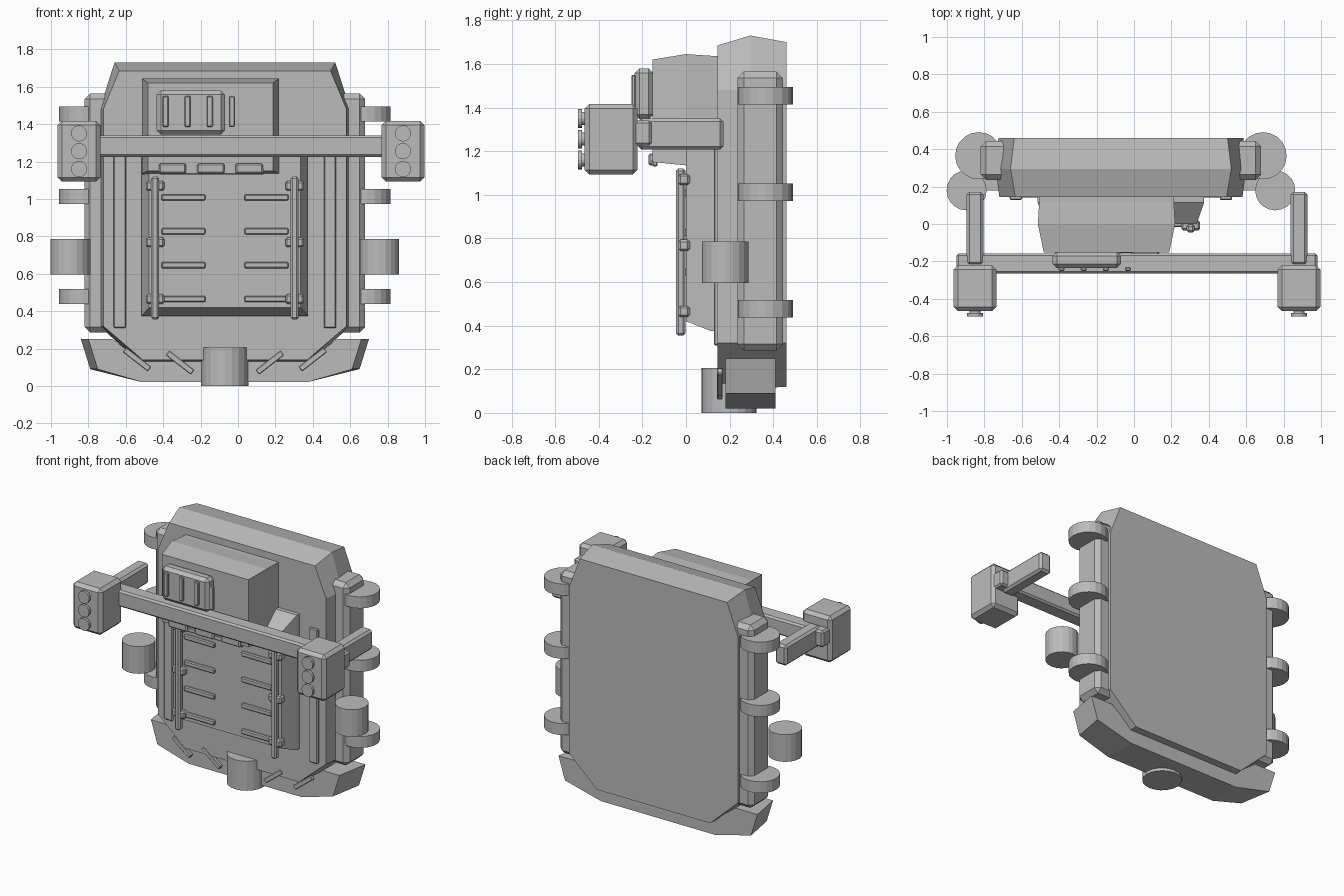
import bpy, bmesh, math
from mathutils import Matrix

old = bpy.data.objects.get("Cube")
if old:
    bpy.data.objects.remove(old, do_unlink=True)

grey = bpy.data.materials.new("plain_grey")
grey.use_nodes = True
colour = (0.5, 0.5, 0.5, 1)
grey.diffuse_color = colour
grey.node_tree.nodes["Principled BSDF"].inputs["Base Color"].default_value = colour

CX = -0.07      # centre line of the pack
BAR_X = 0.016   # centre line of the light bar


def finish(name, bm, bevel=0):
    bmesh.ops.recalc_face_normals(bm, faces=bm.faces)
    mesh = bpy.data.meshes.new(name)
    bm.to_mesh(mesh)
    bm.free()
    obj = bpy.data.objects.new(name, mesh)
    bpy.context.collection.objects.link(obj)
    mesh.materials.append(grey)
    if bevel:
        mod = obj.modifiers.new("Bevel", 'BEVEL')
        mod.width, mod.segments = bevel, 1
    return obj


def box(name, x, y, z, bevel=0):
    """Box from three (low, high) ranges."""
    bm = bmesh.new()
    bmesh.ops.create_cube(bm, size=1)
    for v in bm.verts:
        for i, (lo, hi) in enumerate((x, y, z)):
            v.co[i] = (lo + hi) / 2 + v.co[i] * (hi - lo)
    return finish(name, bm, bevel)


def around(c, half):
    return (c - half, c + half)


def cylinder(name, centre, r, depth, axis='Z', sides=20):
    bm = bmesh.new()
    bmesh.ops.create_cone(bm, cap_ends=True, segments=sides, radius1=r, radius2=r, depth=depth)
    turn = Matrix.Rotation(math.pi / 2, 4, 'X') if axis == 'Y' else Matrix()
    bm.transform(Matrix.Translation(centre) @ turn)
    return finish(name, bm)


def loft(name, sections):
    """Solid through (y, outline) sections, outlines being (x, z) points."""
    bm = bmesh.new()
    rings = [[bm.verts.new((x, y, z)) for x, z in pts] for y, pts in sections]
    n = len(rings[0])
    for a, b in zip(rings, rings[1:]):
        for i in range(n):
            j = (i + 1) % n
            bm.faces.new((a[i], a[j], b[j], b[i]))
    bm.faces.new(rings[0])
    bm.faces.new(rings[-1])
    return finish(name, bm)


def mirrored(half, cx):
    """Close a right-hand outline, listed top to bottom, about cx."""
    return [(cx + x, z) for x, z in half] + [(cx - x, z) for x, z in reversed(half)]


# Main body: chamfered slab with a ridge around its rim
def body_outline(top, top_half, side, bottom):
    return mirrored([(top_half, top), (side, 1.48), (side, 0.32), (0.44, bottom)], CX)

loft("main_body", [(0.145, body_outline(1.685, 0.565, 0.65, 0.14)),
                   (0.295, body_outline(1.73, 0.59, 0.67, 0.11)),
                   (0.46, body_outline(1.70, 0.57, 0.655, 0.12))])

# Bumper cradling the bottom
def bumper_outline(grow):
    return mirrored([(0.60, 0.25), (0.73 + grow, 0.25), (0.68 + grow, 0.09),
                     (0.44, 0.02)], CX)

def bumper_section(grow):
    outer = bumper_outline(grow)[1:4]
    right = [(0.44, 0.13), (0.60, 0.25)]
    half = right + [(x - CX, z) for x, z in outer]
    return mirrored(half, CX)

loft("bumper", [(0.18, bumper_section(0)), (0.41, bumper_section(0.04))])
cylinder("bottom_nozzle", (CX, 0.197, 0.103), 0.127, 0.206)

# Lower panel and upper pack box
def rect(cx, half, lo, hi):
    return mirrored([(half, hi), (half, lo)], cx)

loft("lower_panel", [(0.15, rect(CX, 0.445, 0.375, 1.32)),
                     (0.115, rect(CX, 0.445, 0.375, 1.32)),
                     (0, rect(CX, 0.405, 0.42, 1.23))])
loft("upper_box", [(0.15, rect(-0.147, 0.36, 1.13, 1.637)),
                   (0.117, rect(-0.147, 0.36, 1.13, 1.637)),
                   (0, rect(-0.147, 0.367, 1.135, 1.645)),
                   (-0.153, rect(-0.147, 0.335, 1.15, 1.62))])

# Vent with ribs; the last rib stands clear of the vent
box("vent", (-0.435, -0.07), (-0.235, -0.15), (1.345, 1.58), 0.022)
for i in range(4):
    box(f"vent_rib_{i}", around(-0.387 + i * 0.118, 0.016), (-0.25, -0.23), (1.385, 1.55), 0.005)

# Latch strip under the upper box
box("latch_strip", (-0.425, 0.14), (-0.155, -0.13), (1.13, 1.165), 0.006)
for i in range(3):
    box(f"latch_{i}", around(-0.35 + i * 0.205, 0.073), (-0.172, -0.13), (1.135, 1.19), 0.008)

for s, side in ((1, "left"), (-1, "right")):
    # Side pylon with three discs and a thruster
    box(f"{side}_pylon", sorted((CX + s * 0.59, CX + s * 0.75)), (0.235, 0.445), (0.285, 1.565), 0.03)
    for i, z in enumerate((0.478, 1.012, 1.455)):
        cylinder(f"{side}_disc_{i}", (CX + s * 0.76, 0.365, z), 0.126, 0.08)
    cylinder(f"{side}_thruster", (CX + s * 0.825, 0.18, 0.69), 0.107, 0.19)

    # Long trim strip on the body
    box(f"{side}_trim_strip", around(CX + s * 0.562, 0.033), (0.128, 0.16), (0.31, 1.25), 0.006)

    # Pipe, clips and slats on the lower panel
    pipe = CX + s * 0.373
    box(f"{side}_pipe", around(pipe, 0.021), (-0.045, -0.003), (0.355, 1.12), 0.01)
    for i, z in enumerate((0.465, 0.768, 1.07)):
        box(f"{side}_clip_{i}", around(pipe, 0.05), (-0.035, 0.018), around(z, 0.026), 0.01)
    for i in range(4):
        box(f"{side}_slat_{i}", around(CX + s * 0.222, 0.118), (-0.016, 0.01),
            around(0.465 + i * 0.181, 0.017), 0.006)

    # Slanted bars at the foot
    for i, (dx, z) in enumerate(((0.47, 0.142), (0.24, 0.125))):
        bar = box(f"{side}_slant_bar_{i}", around(0, 0.085), (0.142, 0.168), around(0, 0.016), 0.004)
        bar.location = (CX + s * dx, 0, z)
        bar.rotation_euler.y = -s * math.radians(38)

    # Lamp housing on its arm
    lamp = BAR_X + s * 0.866
    box(f"{side}_arm", around(lamp, 0.045), (-0.22, 0.172), (1.207, 1.35), 0.015)
    box(f"{side}_lamp_housing", around(lamp, 0.114), (-0.465, -0.222), (1.092, 1.417), 0.022)
    for i in range(3):
        z = 1.16 + i * 0.095
        cylinder(f"{side}_lamp_neck_{i}", (lamp, -0.468, z), 0.03, 0.025, 'Y')
        cylinder(f"{side}_lamp_{i}", (lamp, -0.486, z), 0.043, 0.018, 'Y')

# Cross bar joining the lamp housings
box("cross_bar", around(BAR_X, 0.965), (-0.265, -0.157), (1.225, 1.34), 0.012)
